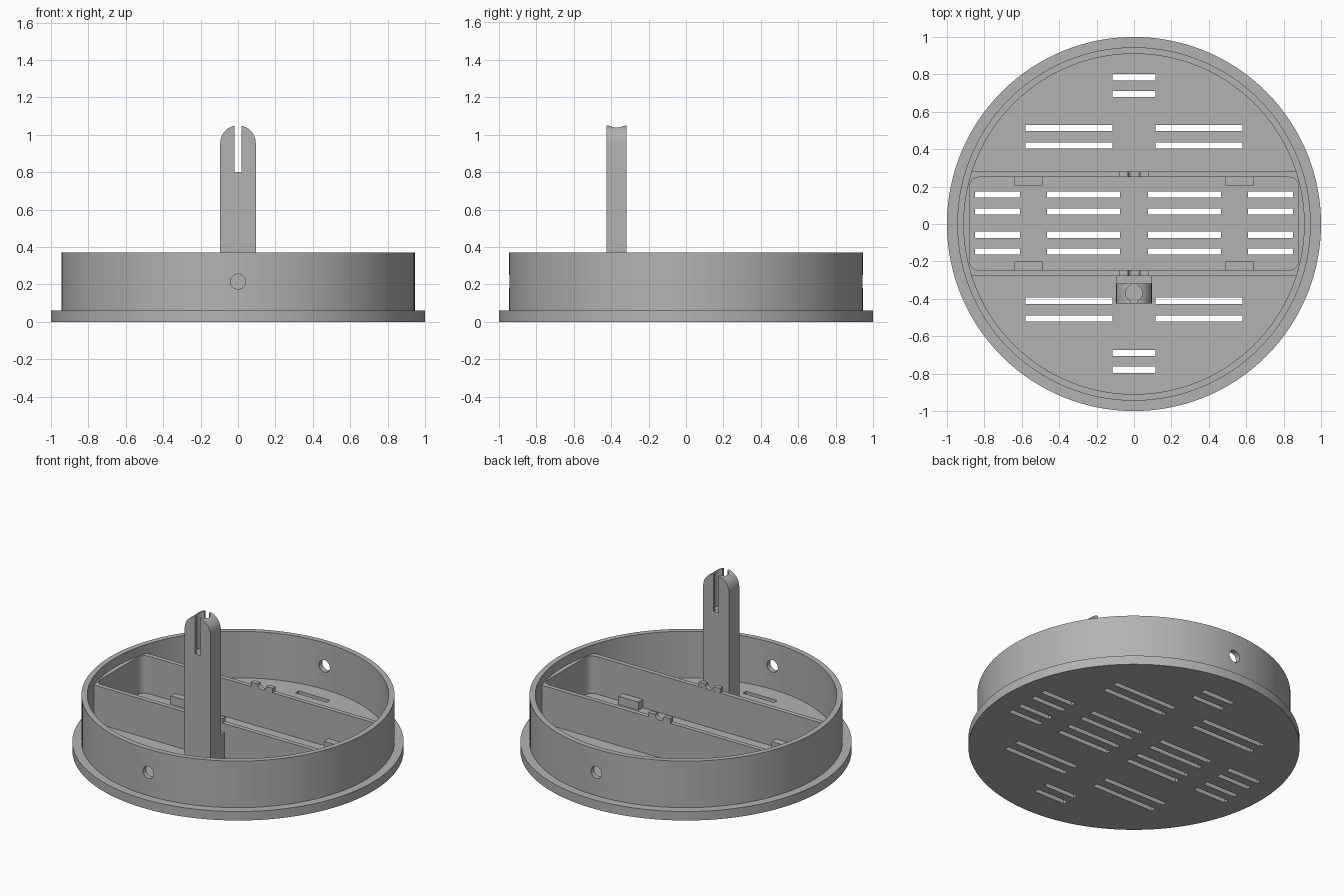
import bpy
import bmesh
import math

cube = bpy.data.objects.get("Cube")
if cube:
    bpy.data.objects.remove(cube, do_unlink=True)

grey = bpy.data.materials.new("plain grey")
grey.use_nodes = True
GREY = (0.45, 0.45, 0.45, 1)
grey.diffuse_color = GREY
grey.node_tree.nodes["Principled BSDF"].inputs["Base Color"].default_value = GREY

FLOOR, WALL_TOP, RIM_TOP = 0.06, 0.31, 0.37


def finish(name, bm):
    bmesh.ops.recalc_face_normals(bm, faces=bm.faces)
    mesh = bpy.data.meshes.new(name)
    bm.to_mesh(mesh)
    bm.free()
    mesh.materials.append(grey)
    obj = bpy.data.objects.new(name, mesh)
    bpy.context.collection.objects.link(obj)
    return obj


def boxes(name, bounds):
    """One mesh of boxes, each given as (x0, x1, y0, y1, z0, z1)."""
    bm = bmesh.new()
    for x0, x1, y0, y1, z0, z1 in bounds:
        verts = bmesh.ops.create_cube(bm, size=1)["verts"]
        bmesh.ops.scale(bm, vec=(x1 - x0, y1 - y0, z1 - z0), verts=verts)
        bmesh.ops.translate(bm, vec=((x0 + x1) / 2, (y0 + y1) / 2, (z0 + z1) / 2), verts=verts)
    return finish(name, bm)


def prism(name, points, direction):
    """Extrude a closed outline of 3D points along a direction."""
    bm = bmesh.new()
    face = bm.faces.new([bm.verts.new(p) for p in points])
    moved = bmesh.ops.extrude_face_region(bm, geom=[face])["geom"]
    bmesh.ops.translate(bm, vec=direction, verts=[v for v in moved if isinstance(v, bmesh.types.BMVert)])
    return finish(name, bm)


def arc(cx, cy, r, start, end, steps):
    angles = [math.radians(start + (end - start) * i / steps) for i in range(steps + 1)]
    return [(cx + r * math.cos(a), cy + r * math.sin(a)) for a in angles]


def disc(name, r, z0, z1, y=0, sides=128):
    ring = arc(0, y, r, 0, 360, sides)[:-1]
    return prism(name, [(px, py, z0) for px, py in ring], (0, 0, z1 - z0))


def boolean(obj, cutter, operation="DIFFERENCE"):
    mod = obj.modifiers.new("cut", "BOOLEAN")
    mod.operation = operation
    mod.solver = "EXACT"
    mod.object = cutter
    graph = bpy.context.evaluated_depsgraph_get()
    mesh = bpy.data.meshes.new_from_object(obj.evaluated_get(graph))
    obj.modifiers.clear()
    obj.data = mesh
    bpy.data.objects.remove(cutter, do_unlink=True)


# Base plate with mirrored rows of vent slots
base = disc("base_plate", 1, 0, FLOOR)
slots = []
rows = [((0.785, 0.695, -0.69, -0.78), [(-0.115, 0.115)]),
        ((0.513, 0.42, -0.41, -0.505), [(0.115, 0.58)]),
        ((0.158, 0.067, -0.057, -0.147), [(0.075, 0.465), (0.61, 0.85)])]
for ys, spans in rows:
    for y in ys:
        for x0, x1 in spans:
            sides = [(x0, x1)] if x0 < 0 else [(x0, x1), (-x1, -x0)]
            slots += [(a, b, y - 0.017, y + 0.017, -0.1, 0.2) for a, b in sides]
boolean(base, boxes("slot_cutter", slots))

# Round rim with a hole through the front and the back
rim = disc("rim", 0.945, FLOOR - 0.01, RIM_TOP)
boolean(rim, disc("rim_cutter", 0.91, -0.1, 0.6))
hole = [(x, -1.2, z) for x, z in arc(0, 0.215, 0.04, 0, 360, 32)[:-1]]
boolean(rim, prism("hole_cutter", hole, (0, 2.4, 0)))

# Long compartment with rounded inner corners, ending in the rim
walls = boxes("compartment_walls", [(-1, 1, -0.277, 0.28, FLOOR - 0.01, WALL_TOP)])
boolean(walls, disc("end_cutter", 0.925, -0.1, 0.6), "INTERSECT")
r = 0.05
outline = []
for i, (sx, sy) in enumerate([(1, 1), (-1, 1), (-1, -1), (1, -1)]):
    outline += arc(sx * (0.88 - r), sy * (0.248 - r) + 0.002, r, 90 * i, 90 * i + 90, 8)
boolean(walls, prism("pocket_cutter", [(x, y, -0.1) for x, y in outline], (0, 0, 0.8)))

# Notched cable rests on top of both long walls
notch = [(-0.08, WALL_TOP - 0.02), (-0.08, 0.34)] + arc(0, 0.34, 0.032, 180, 360, 12)
notch += [(0.08, 0.34), (0.08, WALL_TOP - 0.02)]
for side, y in (("back", 0.25), ("front", -0.277)):
    prism(side + "_notched_rest", [(x, y, z) for x, z in notch], (0, 0.03, 0))

# Small stops on the compartment floor
for side, sx in (("left", 1), ("right", -1)):
    for end, y0, y1 in (("back", 0.205, 0.255), ("front", -0.255, -0.2)):
        x0, x1 = sorted((sx * 0.49, sx * 0.64))
        boxes(end + "_" + side + "_stop", [(x0, x1, y0, y1, FLOOR - 0.01, 0.115)])

# Upright post with a round top, a slot and a bore
half = 0.095
profile = [(-half, FLOOR - 0.01), (half, FLOOR - 0.01)] + arc(0, 1.05 - half, half, 0, 180, 32)
post = prism("post", [(x, -0.425, z) for x, z in profile], (0, 0.108, 0))
boolean(post, boxes("post_slot_cutter", [(-0.018, 0.018, -0.6, -0.1, 0.8, 1.3)]))
boolean(post, disc("bore_cutter", 0.045, 0.801, 1.3, -0.37, 32))
boxes("post_bracket", [(-half, half, -0.32, -0.27, FLOOR - 0.01, 0.25)])

# Smooth the curved sides and keep the edges sharp
for obj in bpy.context.collection.objects:
    if obj.type == "MESH" and grey.name in obj.data.materials:
        bpy.ops.object.select_all(action="DESELECT")
        obj.select_set(True)
        bpy.context.view_layer.objects.active = obj
        bpy.ops.object.shade_smooth_by_angle(angle=math.radians(30))
